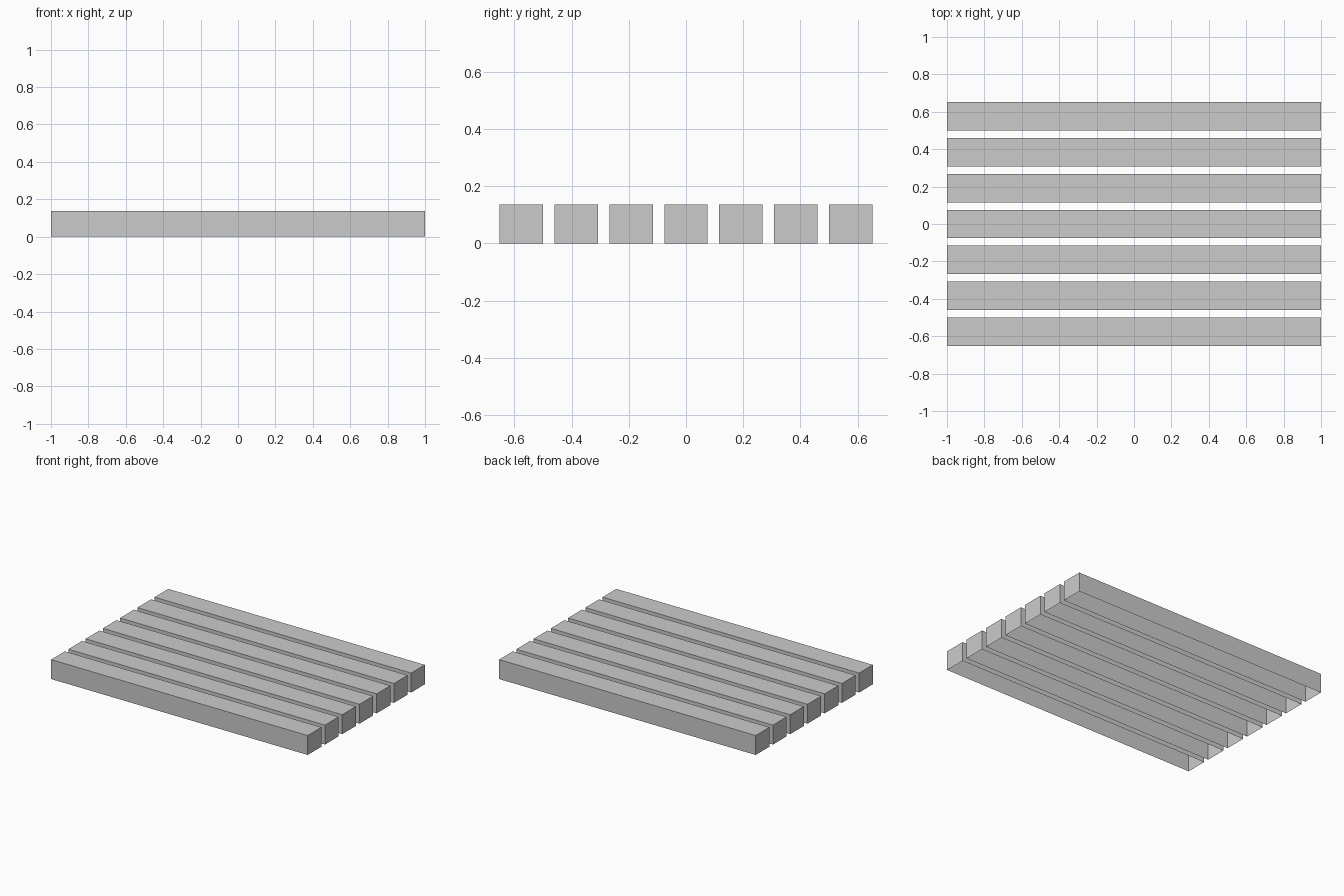
import bpy, bmesh

if "Cube" in bpy.data.objects:
    bpy.data.objects.remove(bpy.data.objects["Cube"])

LENGTH, WIDTH, HEIGHT = 2.0, 0.152, 0.137
COUNT, PITCH = 7, 0.192

# one slat: a box shell left open underneath
mesh = bpy.data.meshes.new("slat")
bm = bmesh.new()
bmesh.ops.create_cube(bm, size=1)
bm.normal_update()
underside = [f for f in bm.faces if f.normal.z < -0.5]
bmesh.ops.delete(bm, geom=underside, context='FACES_ONLY')
bmesh.ops.translate(bm, verts=bm.verts, vec=(0, 0, 0.5))
bmesh.ops.scale(bm, verts=bm.verts, vec=(LENGTH, WIDTH, HEIGHT))
bm.to_mesh(mesh)
bm.free()

# evenly spaced row of slats from front to back
for i in range(COUNT):
    slat = bpy.data.objects.new(f"slat_{i + 1}", mesh)
    slat.location.y = (i - (COUNT - 1) / 2) * PITCH
    bpy.context.collection.objects.link(slat)
